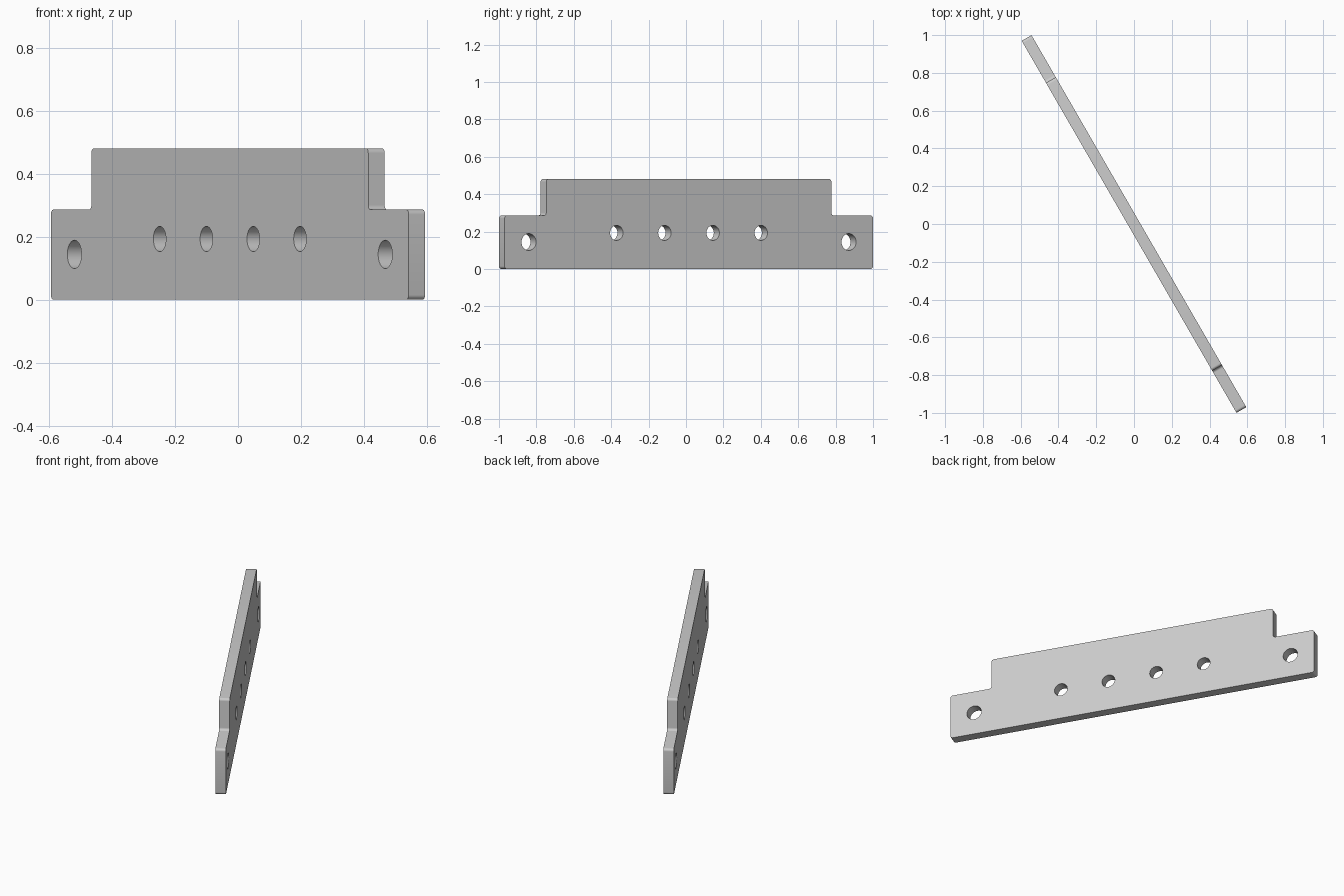
import bpy, bmesh, math
from mathutils import Matrix

cube = bpy.data.objects.get("Cube")
if cube:
    bpy.data.objects.remove(cube, do_unlink=True)

THICK = 0.06
HALF_LEN, HALF_TOP = 1.137, 0.88
SHOULDER, TOP = 0.286, 0.481
TURN = Matrix.Rotation(math.radians(-60), 4, 'Z')

grey = bpy.data.materials.new("plain grey")
grey.use_nodes = True
grey.diffuse_color = (0.6, 0.6, 0.6, 1)
bsdf = next(n for n in grey.node_tree.nodes if n.type == 'BSDF_PRINCIPLED')
bsdf.inputs["Base Color"].default_value = grey.diffuse_color


def make_object(name, bm):
    bmesh.ops.recalc_face_normals(bm, faces=bm.faces)
    mesh = bpy.data.meshes.new(name)
    bm.to_mesh(mesh)
    bm.free()
    mesh.materials.append(grey)
    obj = bpy.data.objects.new(name, mesh)
    bpy.context.collection.objects.link(obj)
    obj.matrix_world = TURN
    return obj


# Stepped plate: mirrored half profile, extruded, corners rounded
half = [(HALF_LEN, 0), (HALF_LEN, SHOULDER), (HALF_TOP, SHOULDER), (HALF_TOP, TOP)]
outline = half + [(-x, z) for x, z in reversed(half)]
bm = bmesh.new()
face = bm.faces.new([bm.verts.new((x, -THICK / 2, z)) for x, z in outline])
ext = bmesh.ops.extrude_face_region(bm, geom=[face])
bmesh.ops.translate(bm, vec=(0, THICK, 0),
                    verts=[v for v in ext["geom"] if isinstance(v, bmesh.types.BMVert)])
corners = [e for e in bm.edges if abs(e.verts[0].co.y - e.verts[1].co.y) > THICK / 2]
bmesh.ops.bevel(bm, geom=corners, offset=0.015, segments=6, profile=0.5, affect='EDGES')
plate = make_object("mounting_plate", bm)

# Bolt holes: two large at the ends, four small across the middle
bm = bmesh.new()
for x, z, radius in ((0.988, 0.144, 0.045), (0.446, 0.193, 0.04), (0.149, 0.193, 0.04)):
    for side in (-1, 1):
        place = Matrix.Translation((side * x, 0, z)) @ Matrix.Rotation(math.pi / 2, 4, 'X')
        bmesh.ops.create_cone(bm, cap_ends=True, segments=40, radius1=radius,
                              radius2=radius, depth=THICK * 3, matrix=place)
cutter = make_object("hole_cutter", bm)
cutter.hide_render = True

drill = plate.modifiers.new("bolt holes", 'BOOLEAN')
drill.operation = 'DIFFERENCE'
drill.solver = 'EXACT'
drill.object = cutter

bpy.ops.object.select_all(action='DESELECT')
plate.select_set(True)
bpy.context.view_layer.objects.active = plate
bpy.ops.object.modifier_apply(modifier=drill.name)
bpy.data.objects.remove(cutter, do_unlink=True)
bpy.ops.object.shade_smooth_by_angle(angle=math.radians(30))
